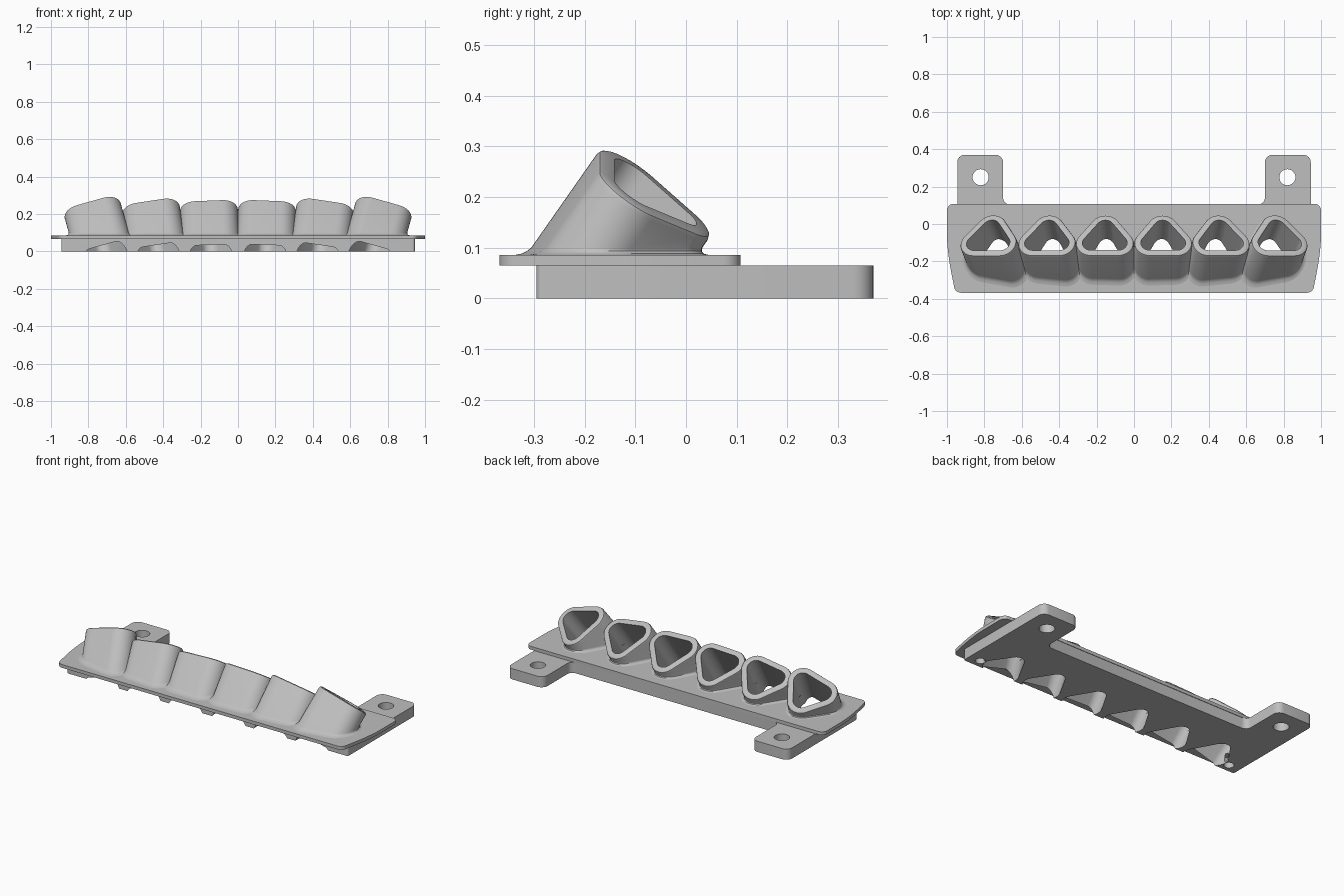
import bpy, bmesh, math
from mathutils import Vector

old = bpy.data.objects.get("Cube")
if old:
    bpy.data.objects.remove(old)

# Single colour
grey = bpy.data.materials.new("plain grey")
grey.use_nodes = True
COLOUR = (0.52, 0.52, 0.52, 1)
grey.diffuse_color = COLOUR
grey.node_tree.nodes["Principled BSDF"].inputs["Base Color"].default_value = COLOUR

SLAB_TOP, PLATE_TOP = 0.065, 0.085
WALL = 0.035


def finish(name, bm):
    bmesh.ops.recalc_face_normals(bm, faces=bm.faces)
    mesh = bpy.data.meshes.new(name)
    bm.to_mesh(mesh)
    bm.free()
    mesh.materials.append(grey)
    obj = bpy.data.objects.new(name, mesh)
    bpy.context.collection.objects.link(obj)
    return obj


def select(obj):
    bpy.ops.object.select_all(action='DESELECT')
    obj.select_set(True)
    bpy.context.view_layer.objects.active = obj


def smooth(obj):
    select(obj)
    bpy.ops.object.shade_smooth_by_angle(angle=math.radians(35))


def skin(bm, rings, caps=False):
    """Join a sequence of closed rings with quads."""
    loops = [[bm.verts.new(p) for p in ring] for ring in rings]
    n = len(loops[0])
    for a, b in zip(loops, loops[1:]):
        for i in range(n):
            j = (i + 1) % n
            bm.faces.new((a[i], a[j], b[j], b[i]))
    if caps:
        bm.faces.new(loops[0][::-1])
        bm.faces.new(loops[-1])


def rounded(corners, steps=6):
    """Outline from (x, y, radius) corners, each softened by a curve."""
    pts = []
    for i, (x, y, r) in enumerate(corners):
        c = Vector((x, y))
        before = Vector(corners[i - 1][:2]) - c
        after = Vector(corners[(i + 1) % len(corners)][:2]) - c
        if r == 0:
            pts.append(c)
            continue
        # circular arc tangent to both sides
        a, b = before.normalized(), after.normalized()
        half = a.angle(b) / 2
        mid = c + (a + b).normalized() * (r / math.cos(half))
        radius = r * math.tan(half)
        s, e = c + a * r - mid, c + b * r - mid
        for k in range(steps + 1):
            t = k / steps
            w = s.angle(e)
            p = (s * math.sin((1 - t) * w) + e * math.sin(t * w)) / math.sin(w)
            pts.append(mid + p.normalized() * radius)
    return pts


def mirrored(half):
    return half + [(-x, y, r) for x, y, r in reversed(half)]


def extrude(name, outline, z0, z1):
    bm = bmesh.new()
    skin(bm, [[(p.x, p.y, z) for p in outline] for z in (z0, z1)], True)
    return finish(name, bm)


def section(offset):
    """Rounded triangle: the hull of three equal circles."""
    r = 0.083 + offset
    arcs = [(0.072, -0.05, -90, 35), (0, 0.05, 35, 145), (-0.072, -0.05, 145, 270)]
    pts = []
    for x, y, a0, a1 in arcs:
        for k in range(15):
            a = math.radians(a0 + (a1 - a0) * k / 14)
            pts.append((x + r * math.cos(a), y + r * math.sin(a)))
    return pts


class Port:
    """Frame of one leaning tube; the mouth is square to its axis."""
    def __init__(self, x, lean):
        self.centre = Vector((x, -0.06, 0.2))
        self.axis = Vector((lean, 0.7, 1)).normalized()
        self.u = Vector((1, 0, -lean)).normalized()
        self.v = self.axis.cross(self.u)

    def ring(self, offset, depth=0):
        return [self.centre + self.u * x + self.v * y - self.axis * depth
                for x, y in section(offset)]

    def ring_at(self, offset, z):
        return [p + self.axis * ((z - p.z) / self.axis.z) for p in self.ring(offset)]


ports = [Port(side * x, side * lean)
         for side in (-1, 1)
         for x, lean in ((0.155, 0.04), (0.462, 0.15), (0.772, 0.28))]

# Base slab with two rear mounting tabs
slab = extrude("base_slab", rounded(mirrored([
    (0.945, -0.295, 0.012), (0.945, 0.37, 0.04), (0.7, 0.37, 0.04),
    (0.7, 0.105, 0.035)])), 0, SLAB_TOP)

# Thin flange plate, bowed inward at the front corners
plate = extrude("flange_plate", rounded(mirrored([
    (0.955, -0.368, 0.03), (0.985, -0.22, 0.05), (1.0, -0.1, 0.05),
    (1.0, 0.108, 0.035)])), SLAB_TOP, PLATE_TOP)

# Port passages and screw holes cut through slab and plate
bm = bmesh.new()
for port in ports:
    skin(bm, [port.ring_at(-WALL, z) for z in (-0.05, 0.12)], True)
port_cutter = finish("port_cutter", bm)

bm = bmesh.new()
for x, y, r, top in ((0.82, 0.25, 0.043, 0.1), (0.87, -0.245, 0.028, 0.06)):
    for side in (-1, 1):
        circle = [(side * x + r * math.cos(a), y + r * math.sin(a))
                  for a in (k * math.tau / 32 for k in range(32))]
        skin(bm, [[(px, py, z) for px, py in circle] for z in (-0.05, top)], True)
screw_cutter = finish("screw_cutter", bm)


def cut(obj, cutter):
    select(obj)
    mod = obj.modifiers.new("cut", 'BOOLEAN')
    mod.operation = 'DIFFERENCE'
    mod.solver = 'EXACT'
    mod.object = cutter
    bpy.ops.object.modifier_apply(modifier=mod.name)


cut(slab, port_cutter)
cut(slab, screw_cutter)
cut(plate, port_cutter)
for cutter in (port_cutter, screw_cutter):
    bpy.data.objects.remove(cutter)
smooth(slab)
smooth(plate)

# Leaning tubes: flared foot, wall, softened rim and bore
for i, port in enumerate(ports):
    bm = bmesh.new()
    skin(bm, [port.ring_at(0.02, PLATE_TOP), port.ring_at(0.009, 0.088),
              port.ring_at(0.003, 0.093), port.ring_at(0, 0.1),
              port.ring(0, 0.012), port.ring(-0.003, 0.004), port.ring(-0.01),
              port.ring(-WALL), port.ring_at(-WALL, PLATE_TOP)])
    smooth(finish(f"tube_{i + 1}", bm))
